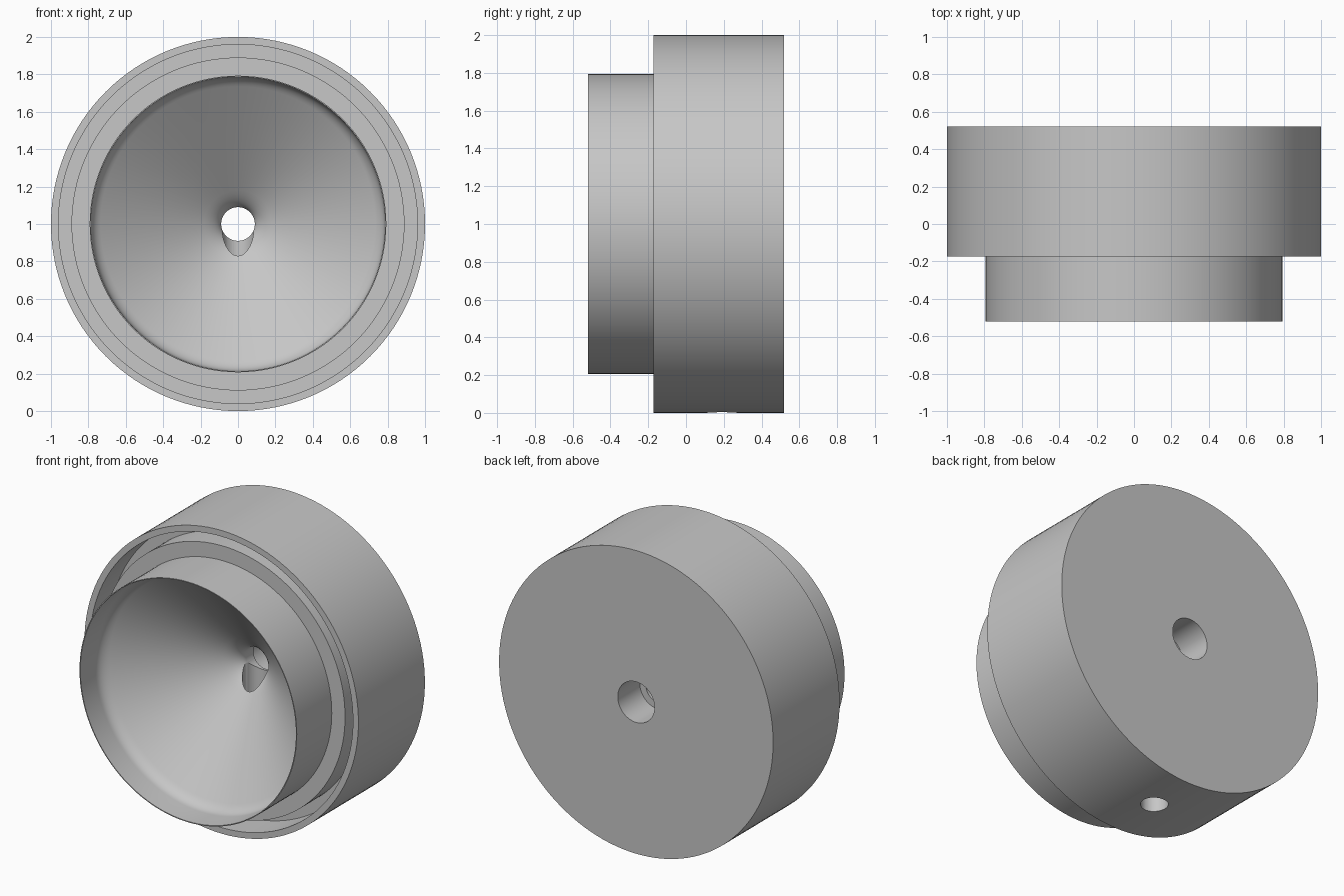
import bpy, bmesh, math
from mathutils import Matrix, Vector

cube = bpy.data.objects.get("Cube")
if cube:
    bpy.data.objects.remove(cube)

SEGMENTS = 128
AXIS_HEIGHT = 1.0


def make_material(name, color):
    mat = bpy.data.materials.new(name)
    mat.use_nodes = True
    mat.diffuse_color = color
    mat.node_tree.nodes["Principled BSDF"].inputs["Base Color"].default_value = color
    return mat


def add_object(name, bm):
    mesh = bpy.data.meshes.new(name)
    bm.to_mesh(mesh)
    bm.free()
    obj = bpy.data.objects.new(name, mesh)
    bpy.context.collection.objects.link(obj)
    return obj


def rounded(start, corner, end, steps=8):
    """Quadratic fillet from start to end, pulled towards the corner."""
    a, b, c = Vector(start), Vector(corner), Vector(end)
    return [tuple(a.lerp(b, i / steps).lerp(b.lerp(c, i / steps), i / steps))
            for i in range(steps + 1)]


def lathe(name, profile):
    """Turn a closed (radius, y) profile around the horizontal y axis."""
    bm = bmesh.new()
    rings = []
    for i in range(SEGMENTS):
        a = math.tau * i / SEGMENTS
        rings.append([bm.verts.new((r * math.cos(a), y, AXIS_HEIGHT + r * math.sin(a)))
                      for r, y in profile])
    n = len(profile)
    for i, ring in enumerate(rings):
        nxt = rings[(i + 1) % SEGMENTS]
        for j in range(n):
            k = (j + 1) % n
            bm.faces.new((ring[j], ring[k], nxt[k], nxt[j]))
    bmesh.ops.recalc_face_normals(bm, faces=bm.faces)
    return add_object(name, bm)


# Turned body: drum, ring groove, thin cup wall, funnel, throat, rear counterbore
profile = [(1.0, 0.52), (1.0, -0.173), (0.96, -0.173),
           (0.96, 0.03), (0.89, 0.03), (0.89, -0.155),
           (0.793, -0.155), (0.793, -0.52), (0.787, -0.52)]
profile += rounded((0.785, -0.37), (0.785, -0.32), (0.735, -0.285))
profile += rounded((0.18, 0.10), (0.09, 0.163), (0.09, 0.21))
profile += [(0.09, 0.29), (0.134, 0.29), (0.134, 0.52)]
body = lathe("funnel_housing", profile)
body.data.materials.append(make_material("plain grey", (0.57, 0.57, 0.57, 1)))

# Side port drilled from the underside up to the throat
bm = bmesh.new()
bmesh.ops.create_cone(bm, cap_ends=True, segments=48, radius1=0.083, radius2=0.083,
                      depth=1.1, matrix=Matrix.Translation((0, 0.19, 0.45)))
drill = add_object("side_port_cutter", bm)
drill.hide_render = True

bpy.context.view_layer.objects.active = body
body.select_set(True)
cut = body.modifiers.new("side_port", "BOOLEAN")
cut.operation = "DIFFERENCE"
cut.solver = "EXACT"
cut.object = drill
bpy.ops.object.modifier_apply(modifier=cut.name)
bpy.data.objects.remove(drill)

# Smooth turned surfaces with crisp edges
bpy.ops.object.select_all(action="DESELECT")
body.select_set(True)
bpy.ops.object.shade_smooth_by_angle(angle=math.radians(30))
